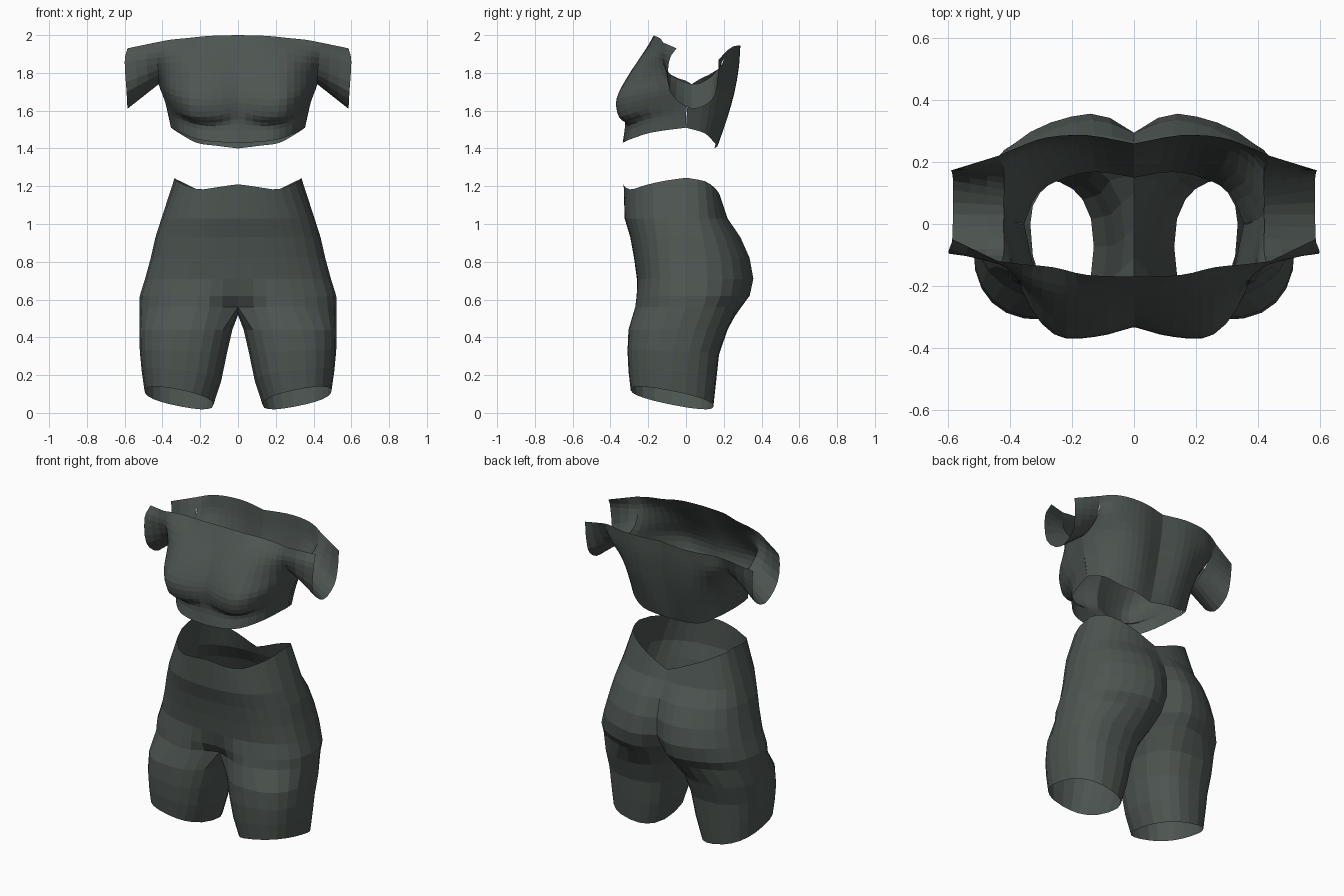
import bpy, bmesh, math
from mathutils import Vector

if "Cube" in bpy.data.objects:
    bpy.data.objects.remove(bpy.data.objects["Cube"])

mat = bpy.data.materials.new("dark_cloth")
mat.diffuse_color = (0.075, 0.092, 0.083, 1)
mat.use_nodes = True
mat.node_tree.nodes["Principled BSDF"].inputs["Base Color"].default_value = mat.diffuse_color


def spline(pts, n):
    """Resample a Catmull-Rom curve through pts into n + 1 points."""
    p = [Vector(q) for q in pts]
    p = [2 * p[0] - p[1]] + p + [2 * p[-1] - p[-2]]
    out, segs = [], len(p) - 3
    for i in range(n + 1):
        u = i / n * segs
        k = min(int(u), segs - 1)
        t = u - k
        a, b, c, d = p[k:k + 4]
        out.append(0.5 * (2 * b + (c - a) * t + (2 * a - 5 * b + 4 * c - d) * t * t
                          + (3 * b - a - 3 * c + d) * t ** 3))
    return out


def patch(bm, rows, closed=False):
    """Quad grid through equally long rows of points."""
    vs = [[bm.verts.new(p) for p in r] for r in rows]
    n = len(rows[0])
    for a, b in zip(vs, vs[1:]):
        for i in range(n if closed else n - 1):
            j = (i + 1) % n
            bm.faces.new((a[i], a[j], b[j], b[i]))


def surface(bm, rows, nu, nv):
    """Smooth patch through a coarse net of control rows."""
    fine = [spline(r, nu) for r in rows]
    cols = [spline(c, nv) for c in zip(*fine)]
    patch(bm, list(zip(*cols)))


def finish(bm, name):
    bmesh.ops.remove_doubles(bm, verts=bm.verts, dist=0.004)
    bmesh.ops.recalc_face_normals(bm, faces=bm.faces)
    me = bpy.data.meshes.new(name)
    bm.to_mesh(me)
    bm.free()
    me.materials.append(mat)
    ob = bpy.data.objects.new(name, me)
    bpy.context.collection.objects.link(ob)
    m = ob.modifiers.new("mirror", 'MIRROR')
    m.use_clip = True
    m.merge_threshold = 0.002


def spow(v, p=0.82):
    return math.copysign(abs(v) ** p, v)


def lerp_table(tab, s):
    for (a, va), (b, vb) in zip(tab, tab[1:]):
        if s <= b:
            return va + (vb - va) * (s - a) / (b - a)
    return tab[-1][1]


# Shorts: hip sections (height, half width, front, back, front groove, back cleft)
K = 18
hips = [(None, .335, -.33, .19, 0, 0), (1.03, .405, -.325, .225, 0, .01),
        (.93, .437, -.295, .295, 0, .03), (.82, .462, -.275, .345, 0, .05),
        (.71, .492, -.26, .365, .0, .07), (.62, .52, -.275, .345, .04, .1),
        (.56, .522, -.287, .30, .10, .14)]
waist = [(0, 1.21), (.25, 1.18), (.5, 1.245), (.62, 1.225), (1, 1.09)]
rings = []
for z, rx, yf, yb, groove, cleft in hips:
    ring = []
    for k in range(K + 1):
        s = k / K
        t = math.pi * s - 0.2 * math.sin(2 * math.pi * s)
        x = 0 if k in (0, K) else rx * spow(math.sin(t))
        c = spow(math.cos(t))
        if c > 0:
            y = yf * c + groove * math.exp(-(x / .12) ** 2)
        else:
            y = -yb * c - cleft * math.exp(-(x / .07) ** 2)
        ring.append(Vector((x, y, lerp_table(waist, s) if z is None else z)))
    rings.append(ring)

# Shorts: leg sections (height, inner x, outer x, front, back, hem tilt)
legs = [(.44, .03, .522, -.305, .22, 0), (.32, .06, .52, -.31, .175, .2),
        (.2, .088, .51, -.305, .16, .6), (.08, .13, .495, -.293, .145, 1)]
crotch = [Vector(p) for p in ((0, .1, .53), (0, -.02, .518), (0, -.11, .535))]
tubes = [rings[-1] + crotch]
for z, xi, xo, yf, yb, tilt in legs:
    ring = []
    for k in range(K + 4):
        deg = -50 + 280 * k / K if k <= K else 230 + 20 * (k - K)
        f = math.radians(deg)
        x = (xi + xo) / 2 + (xo - xi) / 2 * spow(math.sin(f))
        y = (yf + yb) / 2 - (yb - yf) / 2 * spow(math.cos(f))
        ring.append(Vector((x, y, z + tilt * (.2 * (x - .31) - .2 * (y + .08)))))
    tubes.append(ring)
bm = bmesh.new()
patch(bm, rings)
patch(bm, tubes, closed=True)
finish(bm, "shorts")

# Crop top: rows run from the centre line to the side seam / armhole
front = [
    [(0, -.335, 1.43), (.12, -.325, 1.435), (.22, -.29, 1.45), (.31, -.18, 1.485), (.355, 0, 1.51)],
    [(0, -.322, 1.53), (.12, -.31, 1.52), (.22, -.285, 1.53), (.32, -.18, 1.56), (.368, 0, 1.58)],
    [(0, -.33, 1.60), (.12, -.352, 1.57), (.25, -.34, 1.57), (.34, -.2, 1.61), (.387, .01, 1.65)],
    [(0, -.33, 1.67), (.13, -.363, 1.66), (.26, -.355, 1.665), (.36, -.22, 1.69), (.42, .03, 1.74)],
    [(0, -.295, 1.77), (.13, -.315, 1.77), (.26, -.3, 1.77), (.36, -.2, 1.78), (.42, -.08, 1.79)],
    [(0, -.225, 1.9), (.13, -.23, 1.9), (.26, -.22, 1.9), (.36, -.18, 1.89), (.43, -.13, 1.88)],
    [(0, -.17, 2.0), (.15, -.165, 1.996), (.26, -.14, 1.985), (.36, -.13, 1.975), (.44, -.12, 1.96)]]
back = [
    [(0, .15, 1.4), (.12, .168, 1.415), (.22, .15, 1.43), (.31, .1, 1.48), (.355, 0, 1.51)],
    [(0, .19, 1.55), (.13, .215, 1.55), (.24, .19, 1.57), (.33, .12, 1.6), (.387, .01, 1.65)],
    [(0, .225, 1.69), (.14, .255, 1.69), (.26, .23, 1.7), (.36, .14, 1.71), (.42, .03, 1.74)],
    [(0, .25, 1.82), (.15, .28, 1.83), (.28, .265, 1.83), (.37, .23, 1.83), (.42, .17, 1.82)],
    [(0, .26, 1.94), (.15, .287, 1.945), (.28, .28, 1.945), (.37, .25, 1.94), (.44, .22, 1.92)]]
bm = bmesh.new()
surface(bm, front, 12, 18)
surface(bm, back, 12, 12)

# Off-shoulder sleeve: open trough from the armhole to the cuff
armhole = [front[6][-1], front[5][-1], front[4][-1], front[3][-1],
           (.42, .11, 1.765), back[3][-1], back[4][-1]]
cuff = [(.585, -.05, 1.93), (.6, -.09, 1.86), (.59, -.085, 1.7), (.585, .03, 1.61),
        (.585, .14, 1.66), (.59, .17, 1.77), (.595, .172, 1.87)]
a, b = spline(armhole, 18), spline(cuff, 18)
patch(bm, [[p.lerp(q, i / 3) for p, q in zip(a, b)] for i in range(4)])
finish(bm, "crop_top")
